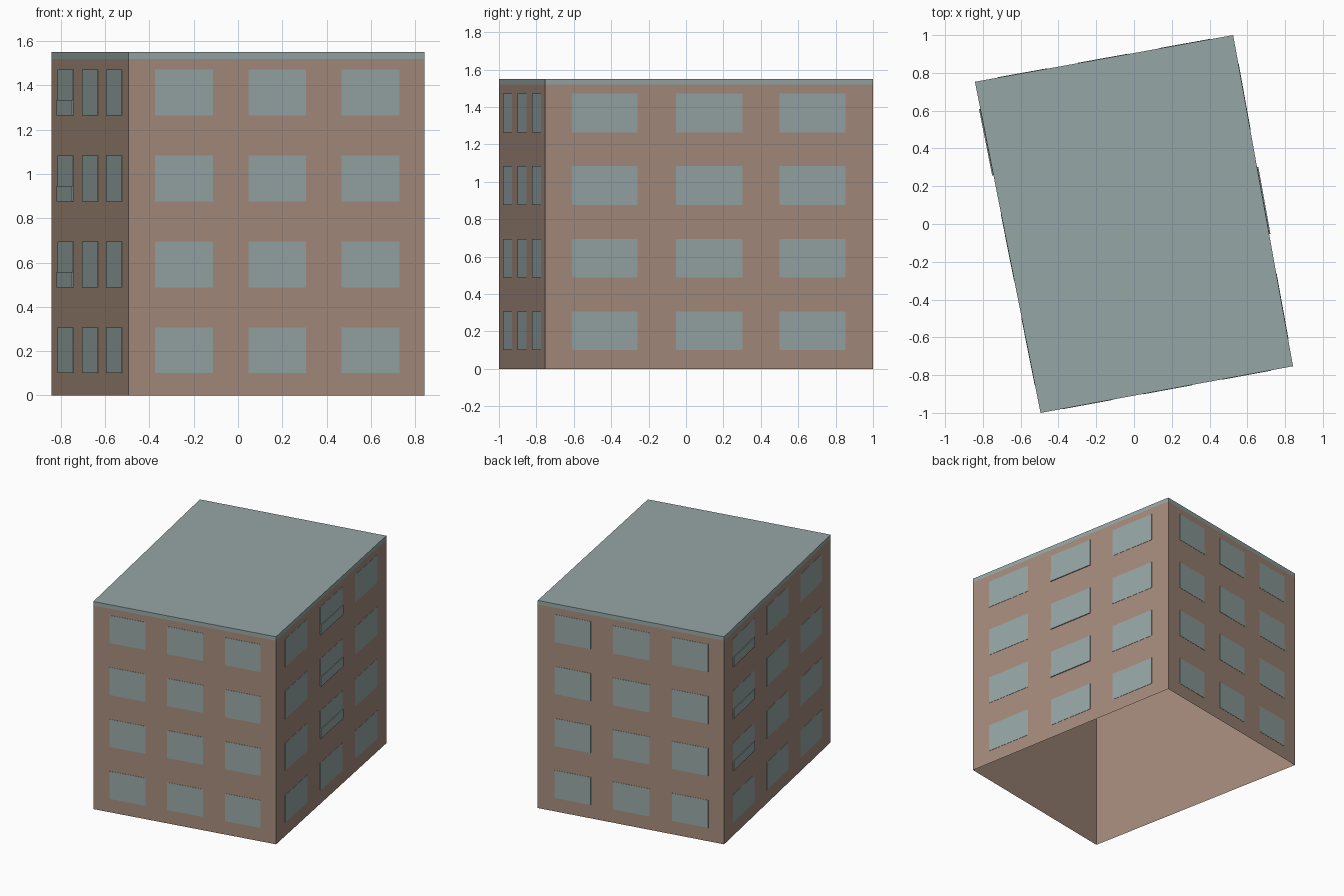
import bpy
from mathutils import Vector

cube = bpy.data.objects.get("Cube")
if cube:
    bpy.data.objects.remove(cube, do_unlink=True)


def material(name, srgb):
    colour = [(c / 255) ** 2.2 for c in srgb] + [1]
    mat = bpy.data.materials.new(name)
    mat.diffuse_color = colour
    mat.use_nodes = True
    mat.node_tree.nodes["Principled BSDF"].inputs["Base Color"].default_value = colour
    return mat


brown = material("brown plaster", (163, 138, 123))
grey = material("grey green glass and roof", (149, 165, 164))


def mesh_object(name, verts, faces, mat):
    mesh = bpy.data.meshes.new(name)
    mesh.from_pydata(verts, [], faces)
    mesh.materials.append(mat)
    obj = bpy.data.objects.new(name, mesh)
    bpy.context.collection.objects.link(obj)
    return obj


# Footprint, counter-clockwise from the front right corner
corners = [(-0.495, -1.0), (0.842, -0.753), (0.525, 1.0), (-0.842, 0.753)]
eaves, top = 1.52, 1.55
sides = [(i, (i + 1) % 4, (i + 1) % 4 + 4, i + 4) for i in range(4)]


def ring(z):
    return [(x, y, z) for x, y in corners]


# Wall shell, open underneath, and flush roof slab
mesh_object("walls", ring(0) + ring(eaves), sides, brown)
mesh_object("roof_slab", ring(eaves) + ring(top),
            sides + [(3, 2, 1, 0), (4, 5, 6, 7)], grey)


def plate(name, wall, u0, u1, z0, z1, depth):
    """Thin box on a wall, with u running 0..1 along the wall."""
    a, b = Vector(corners[wall]), Vector(corners[(wall + 1) % 4])
    along = b - a
    out = Vector((along.y, -along.x)).normalized()
    verts = []
    for d in (0, depth):
        for u, z in ((u0, z0), (u1, z0), (u1, z1), (u0, z1)):
            p = a + along * u + out * d
            verts.append((p.x, p.y, z))
    return mesh_object(name, verts, sides + [(4, 5, 6, 7)], grey)


# Windows: three columns and four storeys on each wall
short_columns = [(0.09, 0.285), (0.405, 0.6), (0.72, 0.915)]
long_columns = [(0.082, 0.282), (0.399, 0.601), (0.715, 0.916)]
storeys = [0.1 + 0.388 * i for i in range(4)]
names = ["front", "left", "back", "right"]
for wall, side in enumerate(names):
    for c, (u0, u1) in enumerate(long_columns if wall % 2 else short_columns):
        for s, z in enumerate(storeys):
            plate(f"{side}_window_{s}_{c}", wall, u0, u1, z, z + 0.207, 0.002)

# Slim sill panels under the upper windows of one column on each long side
for wall, column in ((1, 1), (3, 0)):
    u0, u1 = long_columns[column]
    for s, z in enumerate(storeys[1:]):
        plate(f"{names[wall]}_sill_panel_{s}", wall, u0, u1, z, z + 0.07, 0.007)
